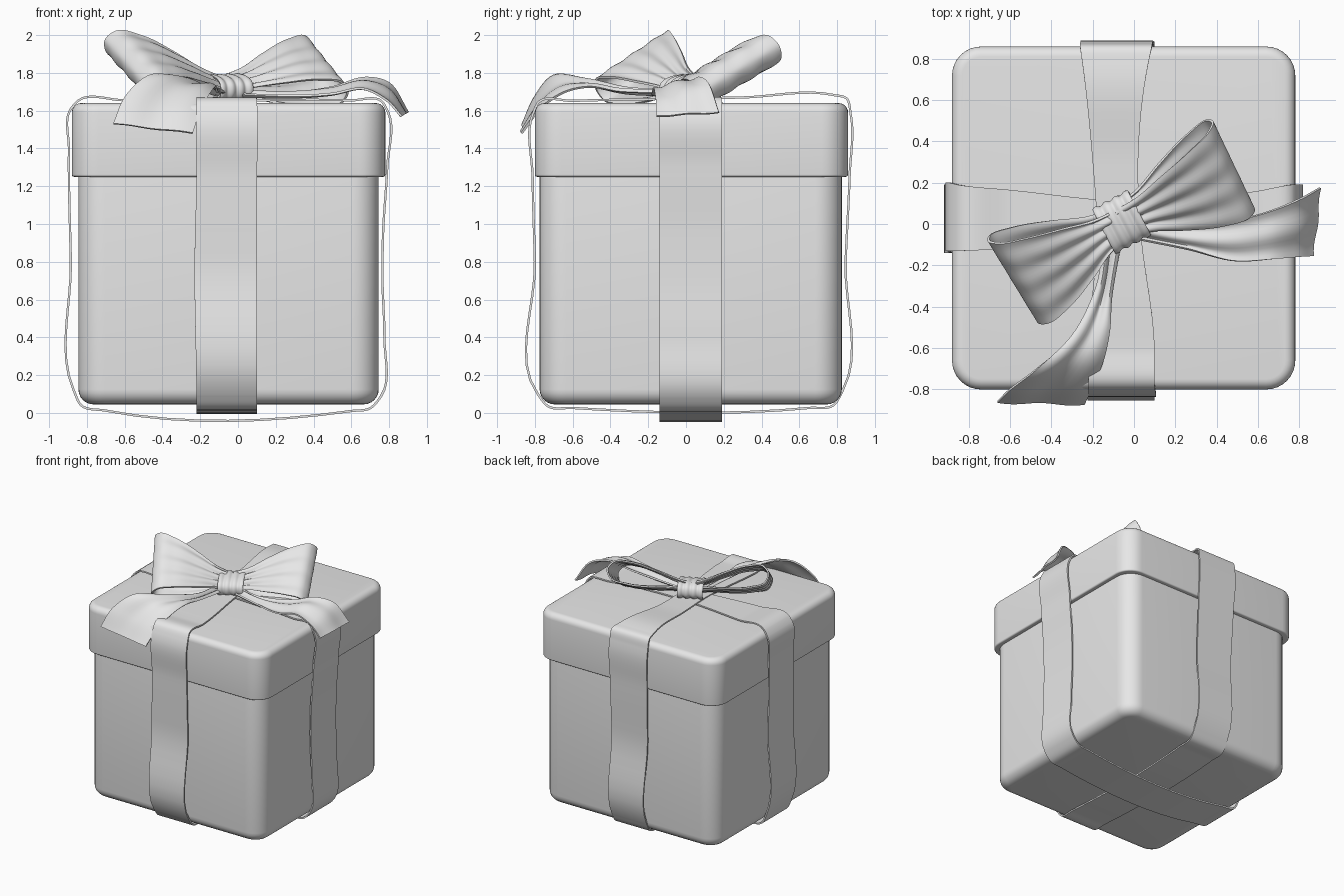
import bpy, bmesh, math
from mathutils import Vector

cube = bpy.data.objects.get("Cube")
if cube:
    bpy.data.objects.remove(cube)

GREY = (0.8, 0.8, 0.8, 1)
mat = bpy.data.materials.new("light grey")
mat.use_nodes = True
mat.diffuse_color = GREY
mat.node_tree.nodes["Principled BSDF"].inputs["Base Color"].default_value = GREY


def finish(name, bm, thickness=0, angle=40):
    """Turn a bmesh into a smooth-shaded object, thickened if asked."""
    bmesh.ops.recalc_face_normals(bm, faces=bm.faces)
    mesh = bpy.data.meshes.new(name)
    bm.to_mesh(mesh)
    bm.free()
    mesh.materials.append(mat)
    obj = bpy.data.objects.new(name, mesh)
    bpy.context.collection.objects.link(obj)
    bpy.ops.object.select_all(action='DESELECT')
    obj.select_set(True)
    bpy.context.view_layer.objects.active = obj
    if thickness:
        mod = obj.modifiers.new("thickness", 'SOLIDIFY')
        mod.thickness = thickness
        mod.offset = 0
        bpy.ops.object.modifier_apply(modifier=mod.name)
    bpy.ops.object.shade_smooth_by_angle(angle=math.radians(angle))
    return obj


def rounded_box(name, x, y, z, corner, top, bottom):
    """Box over three ranges, with rounded corners, top rim and bottom rim."""
    bm = bmesh.new()
    bmesh.ops.create_cube(bm, size=1)
    for v in bm.verts:
        v.co = [lo + (c + 0.5) * (hi - lo) for c, (lo, hi) in zip(v.co, (x, y, z))]
    upright = [e for e in bm.edges if abs(e.verts[0].co.z - e.verts[1].co.z) > 0.1]
    bmesh.ops.bevel(bm, geom=upright, offset=corner, segments=8, profile=0.5, affect='EDGES')
    for height, radius in ((z[1], top), (z[0], bottom)):
        rim = [e for e in bm.edges if all(abs(v.co.z - height) < 1e-4 for v in e.verts)]
        bmesh.ops.bevel(bm, geom=rim, offset=radius, segments=6, profile=0.5, affect='EDGES')
    return finish(name, bm)


def smooth_path(points, closed, steps):
    """Smooth curve through points of any dimension, spaced by chord length."""
    n = len(points)
    spans = n if closed else n - 1
    chord = [max((points[(i + 1) % n] - points[i]).length, 1e-5) for i in range(spans)]
    slope = [(points[(i + 1) % n] - points[i]) / chord[i] for i in range(spans)]
    tangent = []
    for i in range(n):
        if not closed and i in (0, n - 1):
            tangent.append(slope[0 if i == 0 else -1])
        else:
            a, b = chord[i - 1], chord[i]
            tangent.append((slope[i - 1] * b + slope[i] * a) / (a + b))
    out = []
    for i in range(spans):
        p, q = points[i], points[(i + 1) % n]
        m, k = tangent[i] * chord[i], tangent[(i + 1) % n] * chord[i]
        for s in range(steps):
            t = s / steps
            h = t * t * (3 - 2 * t)
            out.append(p * (1 - h) + q * h + m * (t * (1 - t) ** 2) - k * (t * t * (1 - t)))
    if not closed:
        out.append(points[-1])
    return out


def ribbon(name, left, right, closed=False, fold=None, steps=8, across=12, thickness=0.012):
    """Cloth strip between two edges; fold(t, v) lifts it along its normal."""
    path = smooth_path([Vector((*a, *b)) for a, b in zip(left, right)], closed, steps)
    n = len(path)
    bm = bmesh.new()
    rows = []
    for i, p in enumerate(path):
        a, b = Vector(p[:3]), Vector(p[3:])
        q = path[(i + 1) % n] if closed else path[min(i + 1, n - 1)]
        r = path[i - 1] if closed else path[max(i - 1, 0)]
        along = Vector((q - r)[:3]) + Vector((q - r)[3:])
        normal = along.cross(b - a).normalized()
        row = []
        for j in range(across + 1):
            v = j / across
            lift = fold(i / (n - 1), v) if fold else 0
            row.append(bm.verts.new(a.lerp(b, v) + normal * lift))
        rows.append(row)
    for i in range(n if closed else n - 1):
        r, s = rows[i], rows[(i + 1) % n]
        for j in range(across):
            bm.faces.new((r[j], r[j + 1], s[j + 1], s[j]))
    return finish(name, bm, thickness, 50)


# Box and lid
rounded_box("box_body", (-0.845, 0.745), (-0.775, 0.825), (0.045, 1.3), 0.14, 0.01, 0.08)
rounded_box("box_lid", (-0.88, 0.78), (-0.8, 0.858), (1.25, 1.64), 0.14, 0.05, 0.012)

# Band running over the front, top, back and bottom: y, z, x from, x to
front_band = [
    (-0.6, 0.026, -0.22, 0.1), (-0.73, 0.035, -0.22, 0.1), (-0.785, 0.1, -0.22, 0.1),
    (-0.8, 0.8, -0.23, 0.1), (-0.812, 1.25, -0.22, 0.1), (-0.812, 1.58, -0.22, 0.105),
    (-0.78, 1.645, -0.22, 0.1), (-0.6, 1.652, -0.22, 0.1), (0, 1.664, -0.18, 0.03),
    (0.3, 1.67, -0.2, 0.02), (0.78, 1.683, -0.25, 0.07), (0.85, 1.665, -0.26, 0.085),
    (0.872, 1.58, -0.26, 0.09), (0.866, 1.25, -0.25, 0.09), (0.845, 0.8, -0.24, 0.09),
    (0.83, 0.12, -0.22, 0.1), (0.78, 0.04, -0.22, 0.1), (0.65, 0.026, -0.22, 0.1)]
ribbon("front_band", [(a, y, z) for y, z, a, b in front_band],
       [(b, y, z) for y, z, a, b in front_band], closed=True, across=4)

# Band running over the sides, top and bottom: x, z, y from, y to
side_band = [
    (-0.7, 0.012, -0.14, 0.19), (-0.83, 0.04, -0.14, 0.19), (-0.87, 0.12, -0.14, 0.19),
    (-0.885, 0.8, -0.14, 0.19), (-0.895, 1.4, -0.13, 0.19), (-0.89, 1.6, -0.13, 0.2),
    (-0.85, 1.65, -0.13, 0.19), (-0.6, 1.655, -0.12, 0.165), (0, 1.655, -0.08, 0.11),
    (0.6, 1.655, -0.13, 0.16), (0.76, 1.65, -0.14, 0.19), (0.795, 1.59, -0.14, 0.19),
    (0.79, 1.3, -0.14, 0.19), (0.768, 0.95, -0.14, 0.19), (0.765, 0.7, -0.14, 0.19),
    (0.775, 0.4, -0.14, 0.19), (0.758, 0.09, -0.14, 0.19), (0.7, 0.025, -0.14, 0.19),
    (0.6, 0.01, -0.14, 0.19)]
ribbon("side_band", [(x, a, z) for x, z, a, b in side_band],
       [(x, b, z) for x, z, a, b in side_band], closed=True, across=4)

# Bow loops: how far out, rise from the middle, half width
KNOT = Vector((-0.06, 0.01, 1.72))
loop_profile = [
    (0, 0.02, 0.08), (0.2, 0.035, 0.1), (0.45, 0.065, 0.16), (0.75, 0.085, 0.225),
    (0.95, 0.06, 0.26), (1, 0, 0.265), (0.95, -0.06, 0.26), (0.75, -0.08, 0.225),
    (0.45, -0.06, 0.16), (0.2, -0.03, 0.1), (0, -0.02, 0.08)]


def loop_fold(t, v):
    return 0.012 * abs(2 * t - 1) * math.sin(v * math.pi * 7)


def bow_loop(name, end, width):
    out = Vector(end) - KNOT
    width = Vector(width).normalized()
    up = out.cross(width).normalized()
    if up.z < 0:
        up.negate()
    mids = [(KNOT + out * d + up * h, width * w) for d, h, w in loop_profile]
    ribbon(name, [m - w for m, w in mids], [m + w for m, w in mids],
           fold=loop_fold, steps=6, across=28)


bow_loop("left_bow_loop", (0.48, 0.28, 1.82), (-0.2, 0.42, 0.25))
bow_loop("right_bow_loop", (-0.58, -0.28, 1.845), (-0.22, 0.36, 0.24))

# Knot wrapped round the middle of the bow
axis = Vector((0.88, 0.47, 0.02)).normalized()
wide = Vector((-0.45, 0.86, 0.12)).normalized()
high = axis.cross(wide)
ring = []
for i in range(16):
    a = math.tau * i / 16
    c, s = math.cos(a), math.sin(a)
    ring.append(KNOT + wide * 0.115 * math.copysign(abs(c) ** 0.8, c)
                + high * 0.062 * math.copysign(abs(s) ** 0.8, s))
ribbon("bow_knot", [p - axis * 0.095 for p in ring], [p + axis * 0.095 for p in ring],
       closed=True, steps=3, across=24,
       fold=lambda t, v: 0.005 * math.sin(v * math.pi * 7))


# Loose ribbon ends
def tail_fold(t, v):
    return 0.014 * (1 - 0.6 * t) * math.sin(v * math.pi * 3)


ribbon("front_tail",
       [(-0.15, -0.05, 1.7), (-0.18, -0.3, 1.71), (-0.3, -0.54, 1.765),
        (-0.47, -0.7, 1.785), (-0.6, -0.8, 1.67), (-0.66, -0.86, 1.53)],
       [(-0.06, -0.06, 1.69), (-0.11, -0.35, 1.7), (-0.12, -0.52, 1.725),
        (-0.15, -0.66, 1.69), (-0.2, -0.78, 1.6), (-0.24, -0.87, 1.48)], fold=tail_fold)
ribbon("side_tail",
       [(0, 0.02, 1.7), (0.2, -0.01, 1.69), (0.5, 0.02, 1.725), (0.68, 0.07, 1.775),
        (0.8, 0.12, 1.745), (0.9, 0.175, 1.59)],
       [(0, -0.07, 1.69), (0.25, -0.12, 1.68), (0.5, -0.18, 1.69), (0.67, -0.17, 1.715),
        (0.78, -0.16, 1.66), (0.865, -0.155, 1.57)], fold=tail_fold)
